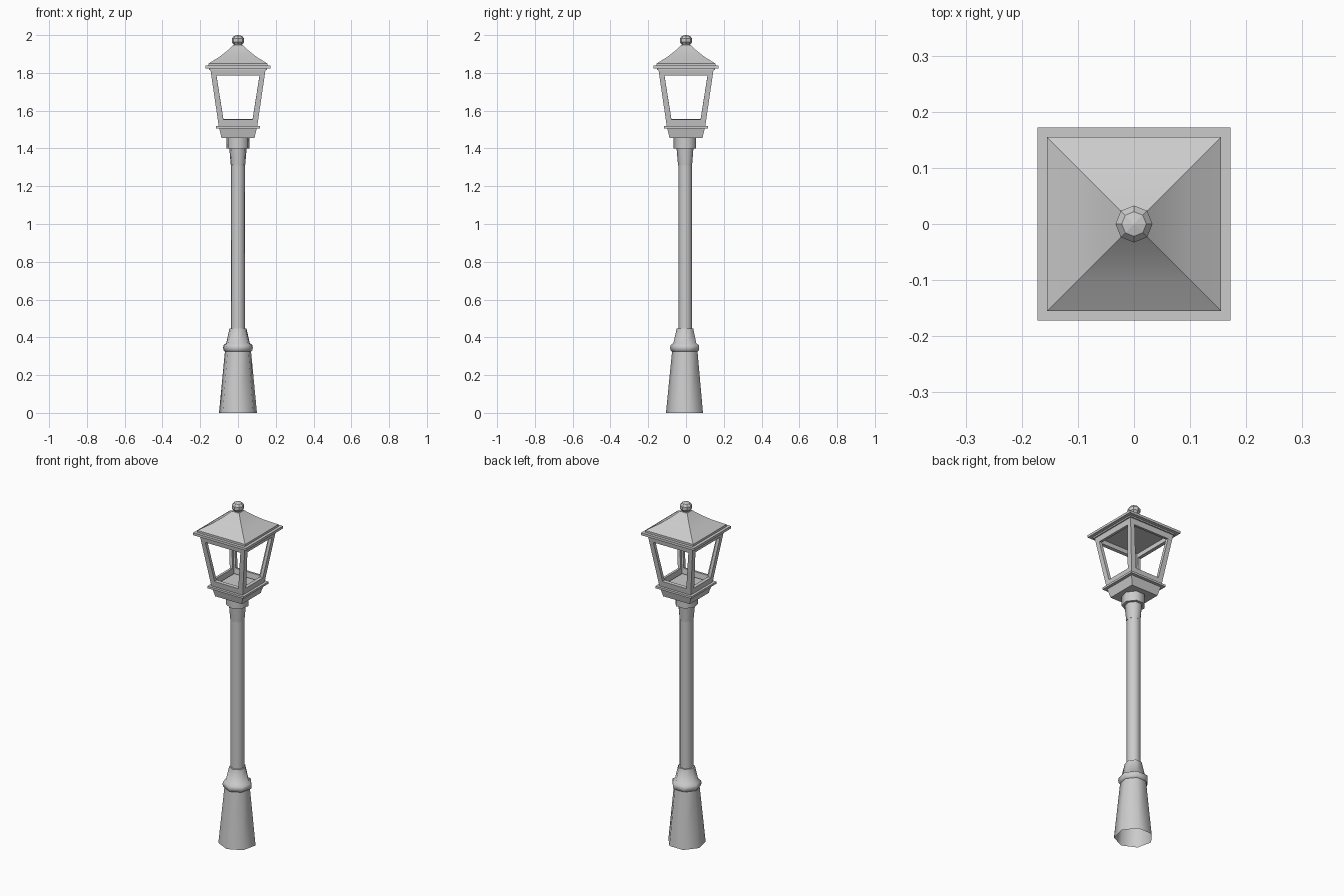
import bpy, bmesh, math
from mathutils import Vector

if "Cube" in bpy.data.objects:
    bpy.data.objects.remove(bpy.data.objects["Cube"])


def finish(name, bm, angle=None):
    bmesh.ops.recalc_face_normals(bm, faces=bm.faces)
    me = bpy.data.meshes.new(name)
    bm.to_mesh(me)
    bm.free()
    ob = bpy.data.objects.new(name, me)
    bpy.context.collection.objects.link(ob)
    if angle:
        bpy.ops.object.select_all(action='DESELECT')
        ob.select_set(True)
        bpy.context.view_layer.objects.active = ob
        bpy.ops.object.shade_smooth_by_angle(angle=math.radians(angle))
    return ob


def turned(name, profile, sides, phase=-90, angle=None, cap_bottom=True, y=0.0):
    """Stack rings of (radius, z) into a faceted solid."""
    bm = bmesh.new()
    rings = []
    for r, z in profile:
        ring = []
        for i in range(sides):
            a = math.radians(phase) + i * math.tau / sides
            ring.append(bm.verts.new((r * math.cos(a), y + r * math.sin(a), z)))
        rings.append(ring)
    for lo, hi in zip(rings, rings[1:]):
        for i in range(sides):
            j = (i + 1) % sides
            bm.faces.new((lo[i], lo[j], hi[j], hi[i]))
    if cap_bottom:
        bm.faces.new(rings[0][::-1])
    bm.faces.new(rings[-1])
    return finish(name, bm, angle)


def square(name, profile, angle=None):
    """Square-plan part from (half width, z) pairs."""
    return turned(name, [(h * math.sqrt(2), z) for h, z in profile], 4, 45, angle)


# Seven-sided post: flared foot with ring, pole, collar and neck
turned("foot", [(0.103, 0), (0.071, 0.325), (0.078, 0.33), (0.081, 0.345),
                (0.078, 0.36), (0.064, 0.368), (0.046, 0.447)],
       7, angle=55, cap_bottom=False, y=-0.003)
turned("pole", [(0.038, 0.43), (0.038, 1.33)], 7, angle=55, y=-0.003)
turned("collar", [(0.039, 1.31), (0.047, 1.40)], 7, angle=55, y=-0.003)
turned("neck", [(0.063, 1.40), (0.063, 1.46)], 7, angle=55, y=-0.003)

# Lantern base and its ledge
square("lantern_base", [(0.087, 1.455), (0.10, 1.508)])
square("lantern_ledge", [(0.117, 1.506), (0.117, 1.518)])

# Tapered cage: four walls with a window in each, thickened inwards
Z0, Z1, H0, H1 = 1.518, 1.825, 0.102, 0.147


def half(z):
    return H0 + (H1 - H0) * (z - Z0) / (Z1 - Z0)


bm = bmesh.new()
outer = [(-H0, Z0), (H0, Z0), (H1, Z1), (-H1, Z1)]
window = [(-0.077, 1.552), (0.077, 1.552), (0.114, 1.785), (-0.114, 1.785)]
for k in range(4):
    c, s = round(math.cos(k * math.pi / 2)), round(math.sin(k * math.pi / 2))

    def wall_point(x, z):
        y = -half(z)
        return bm.verts.new((c * x - s * y, s * x + c * y, z))
    o = [wall_point(*p) for p in outer]
    w = [wall_point(*p) for p in window]
    for i in range(4):
        j = (i + 1) % 4
        bm.faces.new((o[i], o[j], w[j], w[i]))
bmesh.ops.remove_doubles(bm, verts=bm.verts, dist=0.0005)
cage = finish("lantern_cage", bm)
# make sure the open shell faces outwards so it thickens inwards
p = cage.data.polygons[0]
if p.normal.dot(Vector((p.center.x, p.center.y, 0))) < 0:
    cage.data.flip_normals()
mod = cage.modifiers.new("thickness", 'SOLIDIFY')
mod.thickness = 0.018
mod.offset = -1
mod.use_even_offset = True

# Roof: eave plate, step, and concave pyramid
square("roof_eave", [(0.153, 1.816), (0.153, 1.824), (0.172, 1.824), (0.172, 1.838)])
square("roof", [(0.155, 1.836), (0.155, 1.850), (0.098, 1.885),
                (0.056, 1.918), (0.024, 1.948)], angle=30)

# Ball finial
turned("finial", [(0.02, 1.94), (0.022, 1.95), (0.033, 1.963), (0.033, 1.982),
                  (0.022, 1.995), (0.001, 2.0)], 8, phase=0)
